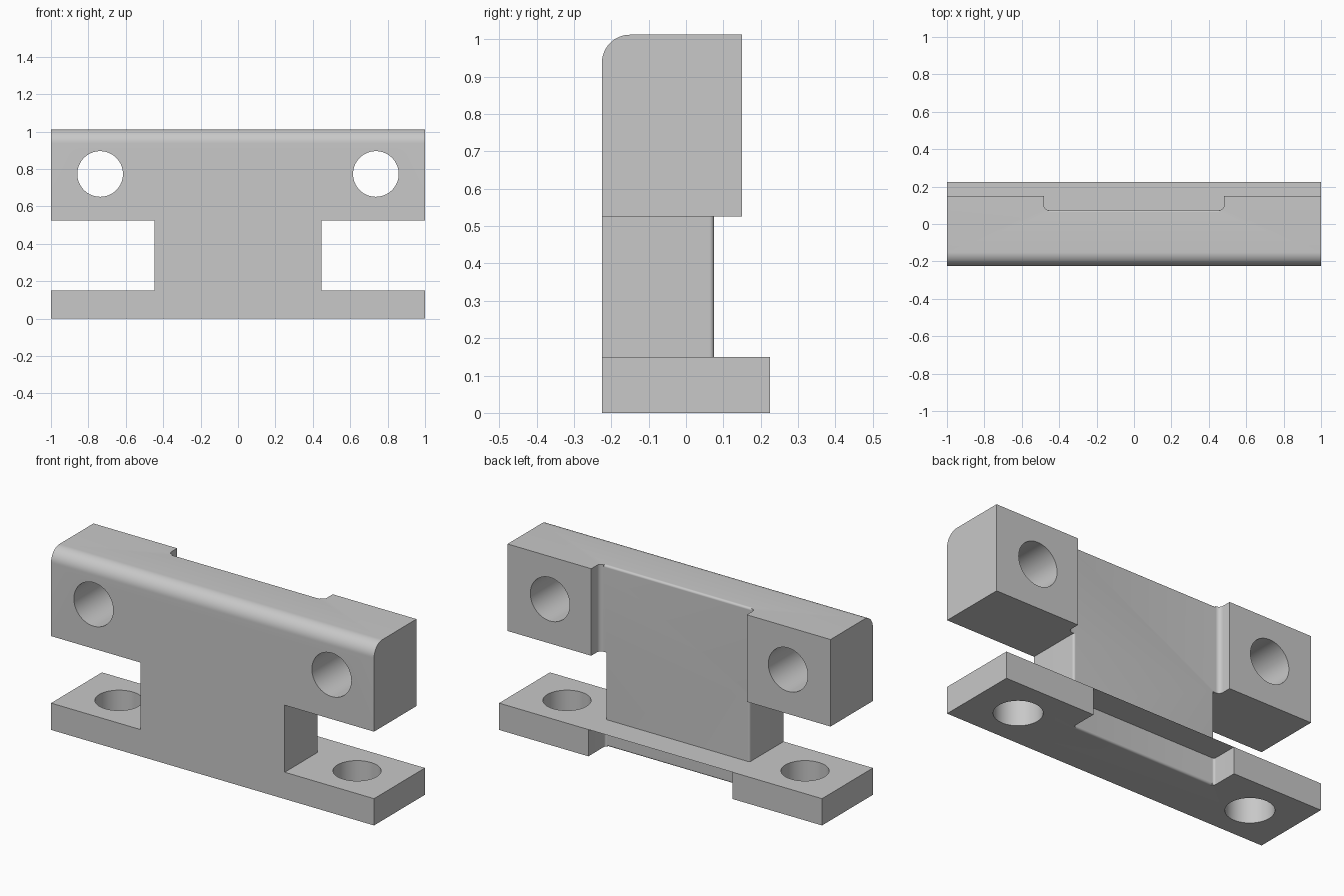
import bpy, bmesh, math
from mathutils import Vector

if "Cube" in bpy.data.objects:
    bpy.data.objects.remove(bpy.data.objects["Cube"], do_unlink=True)

# Main dimensions
HEIGHT, FRONT, FLOOR = 1.012, -0.225, 0.075
FOOT_TOP, BLOCK_BOTTOM = 0.15, 0.525
WEB, RECESS = 0.447, 0.482
HOLE_X, HOLE_Z, HOLE_R = 0.737, 0.773, 0.122
EDGE_R = 0.012

grey = bpy.data.materials.new("plain grey")
grey.use_nodes = True
colour = (0.58, 0.58, 0.58, 1)
grey.diffuse_color = colour
grey.node_tree.nodes["Principled BSDF"].inputs["Base Color"].default_value = colour


def arc(cx, cy, r, start, end, n=10):
    angles = [math.radians(start + (end - start) * i / n) for i in range(n + 1)]
    return [(cx + r * math.cos(a), cy + r * math.sin(a)) for a in angles]


def extrude(name, outline, axis, low, high):
    """Extrude a 2D outline along x (yz outline), y (xz) or z (xy)."""
    place = {"x": lambda u, v, w: (w, u, v),
             "y": lambda u, v, w: (u, w, v),
             "z": lambda u, v, w: (u, v, w)}[axis]
    bm = bmesh.new()
    face = bm.faces.new([bm.verts.new(place(u, v, low)) for u, v in outline])
    result = bmesh.ops.extrude_face_region(bm, geom=[face])
    moved = [g for g in result["geom"] if isinstance(g, bmesh.types.BMVert)]
    bmesh.ops.translate(bm, verts=moved, vec=Vector(place(0, 0, high - low)))
    bmesh.ops.recalc_face_normals(bm, faces=bm.faces)
    mesh = bpy.data.meshes.new(name)
    bm.to_mesh(mesh)
    bm.free()
    mesh.materials.append(grey)
    obj = bpy.data.objects.new(name, mesh)
    bpy.context.collection.objects.link(obj)
    return obj


def rect(a, b, c, d):
    return [(a, c), (b, c), (b, d), (a, d)]


def circle(x, y, r):
    return arc(x, y, r, 0, 360, 64)[:-1]


def recess(half, r):
    """Open pocket whose inside corners are rounded."""
    return ([(half, 0.4), (-half, 0.4)]
            + arc(-half + r, FLOOR + r, r, 180, 270)
            + arc(half - r, FLOOR + r, r, 270, 360))


# Bracket body: side profile with a rounded top front edge
side = [(FRONT, 0), (0.225, 0), (0.225, FOOT_TOP), (0.15, FOOT_TOP), (0.15, HEIGHT)]
side += arc(FRONT + 0.075, HEIGHT - 0.075, 0.075, 90, 180, 16)
body = extrude("bracket_body", side, "x", -1, 1)

cutters = []
for s, label in ((-1, "right"), (1, "left")):
    # Side notch, block hole and foot hole
    a, b = sorted((s * WEB, s * 1.2))
    cutters += [
        extrude(label + "_notch_cutter", rect(a, b, FOOT_TOP, BLOCK_BOTTOM), "y", -0.5, 0.5),
        extrude(label + "_block_hole_cutter", circle(s * HOLE_X, HOLE_Z, HOLE_R), "y", -0.5, 0.5),
        extrude(label + "_foot_hole_cutter", circle(s * HOLE_X, 0, HOLE_R), "z", -0.1, 0.3)]

# Back pockets between the blocks and between the feet
cutters.append(extrude("block_recess_cutter", recess(RECESS, 0.025), "z", BLOCK_BOTTOM, 1.3))
cutters.append(extrude("foot_recess_cutter", recess(WEB, EDGE_R), "z", -0.2, FOOT_TOP))

# Middle of the web, with rounded back corners
c = WEB - EDGE_R
middle = [(0.6, 0.4), (-0.6, 0.4), (-0.6, FLOOR - EDGE_R)]
middle += arc(-c, FLOOR - EDGE_R, EDGE_R, 180, 90)
middle += arc(c, FLOOR - EDGE_R, EDGE_R, 90, 0) + [(0.6, FLOOR - EDGE_R)]
cutters.append(extrude("web_back_cutter", middle, "z", FOOT_TOP, BLOCK_BOTTOM))

# Rounded top and bottom edges of the web back
y = FLOOR - EDGE_R
top = arc(y, HEIGHT - EDGE_R, EDGE_R, 0, 90) + [(y, HEIGHT + 0.05), (FLOOR, HEIGHT + 0.05)]
bottom = arc(y, EDGE_R, EDGE_R, 0, -90) + [(y, -0.05), (FLOOR, -0.05)]
cutters.append(extrude("top_edge_cutter", top, "x", -RECESS + 0.025, RECESS - 0.025))
cutters.append(extrude("bottom_edge_cutter", bottom, "x", -c, c))

for cutter in cutters:
    cutter.hide_render = True
    mod = body.modifiers.new(cutter.name, "BOOLEAN")
    mod.operation = "DIFFERENCE"
    mod.solver = "EXACT"
    mod.object = cutter

# Apply the cuts and drop the helpers
bpy.ops.object.select_all(action="DESELECT")
body.select_set(True)
bpy.context.view_layer.objects.active = body
bpy.ops.object.convert(target="MESH")
for cutter in cutters:
    bpy.data.objects.remove(cutter, do_unlink=True)
bpy.ops.object.shade_smooth_by_angle(angle=math.radians(30))
